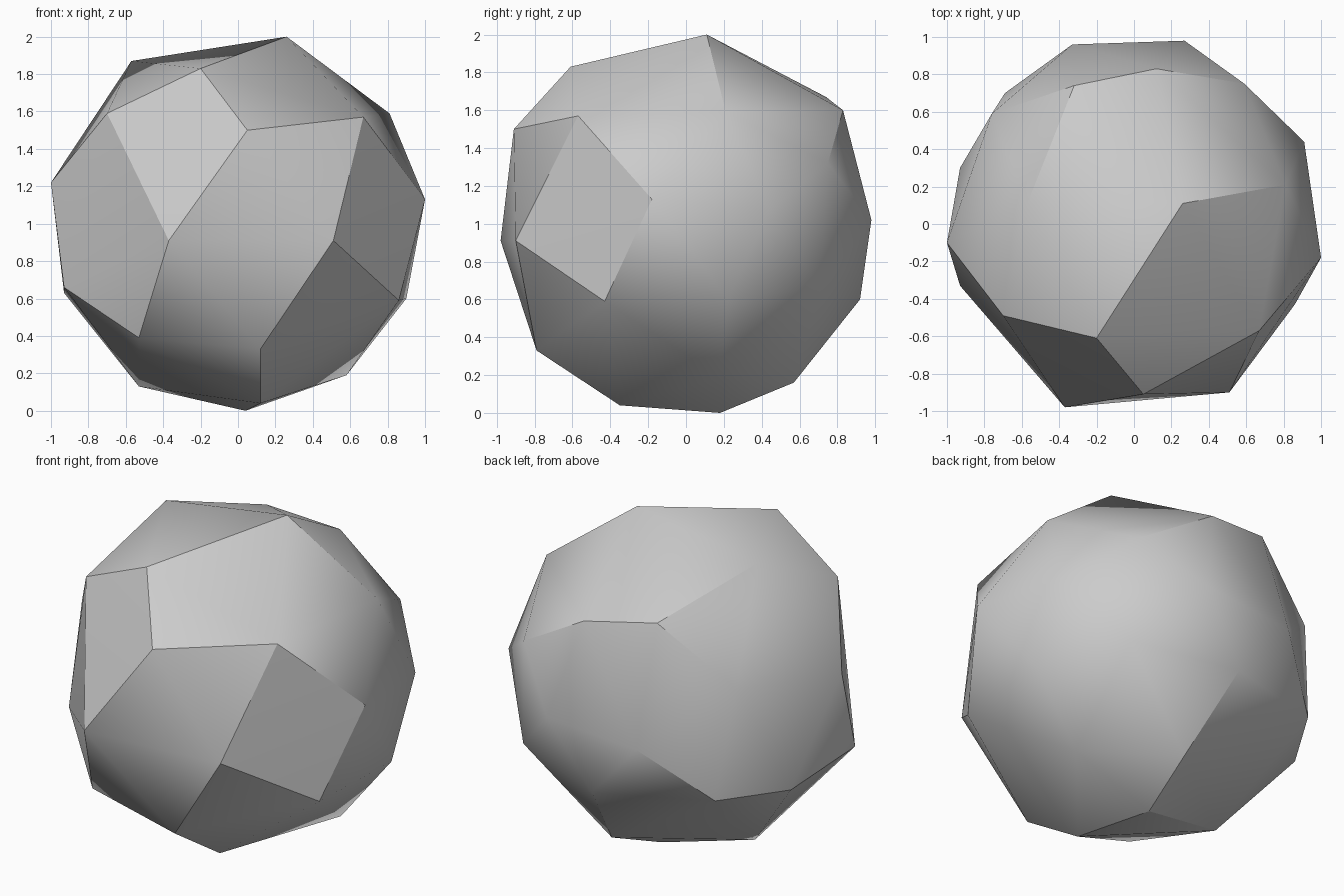
import bpy
import bmesh
import math

default_cube = bpy.data.objects.get("Cube")
if default_cube:
    bpy.data.objects.remove(default_cube, do_unlink=True)


def flat_material(name, colour):
    material = bpy.data.materials.new(name)
    material.use_nodes = True
    material.diffuse_color = colour
    shader = material.node_tree.nodes["Principled BSDF"]
    shader.inputs["Base Color"].default_value = colour
    return material


def convex_object(name, points, material, sharp_angle):
    """Wrap corner points in a convex shell and shade it by angle."""
    bm = bmesh.new()
    for point in points:
        bm.verts.new(point)
    bmesh.ops.convex_hull(bm, input=bm.verts[:])
    loose = [vert for vert in bm.verts if not vert.link_faces]
    bmesh.ops.delete(bm, geom=loose, context="VERTS")
    bmesh.ops.recalc_face_normals(bm, faces=bm.faces[:])
    mesh = bpy.data.meshes.new(name)
    bm.to_mesh(mesh)
    bm.free()
    mesh.materials.append(material)
    obj = bpy.data.objects.new(name, mesh)
    bpy.context.collection.objects.link(obj)
    bpy.ops.object.select_all(action="DESELECT")
    obj.select_set(True)
    bpy.context.view_layer.objects.active = obj
    bpy.ops.object.shade_smooth_by_angle(angle=math.radians(sharp_angle))
    return obj


# Crown corners of the stone
crown = [
    (.26, .11, 2), (-.57, .11, 1.87), (-.2, -.61, 1.83),
]

# Shoulder corners, front round to back
shoulder = [
    (-.7, -.49, 1.59), (.05, -.91, 1.5), (.67, -.57, 1.57),
    (.81, .21, 1.59), (.12, .83, 1.6), (-.32, .74, 1.67),
    (-.76, .59, 1.32), (.59, .75, 1.32),
]

# Widest corners
waist = [
    (-1, -.1, 1.22), (1, -.18, 1.13), (.91, .44, 1.07),
    (.27, .98, 1.02), (-.33, .96, .97), (-.37, -.98, .91),
    (.51, -.9, .91),
]

# Corners below the waist
lower = [
    (-.93, -.33, .66), (.86, -.43, .59), (.9, .22, .6),
    (.62, .71, .66), (0, .92, .6), (-.69, .7, .65),
    (-.93, .3, .63), (-.53, -.67, .39), (.12, -.79, .33),
]

# Base corners
base = [
    (.58, .18, .19), (.11, .57, .16), (-.53, .08, .13),
    (.12, -.35, .04), (.04, .18, 0),
]

stone_grey = flat_material("stone_grey", (.6, .6, .6, 1))
convex_object("faceted_stone", crown + shoulder + waist + lower + base,
              stone_grey, sharp_angle=29.5)
